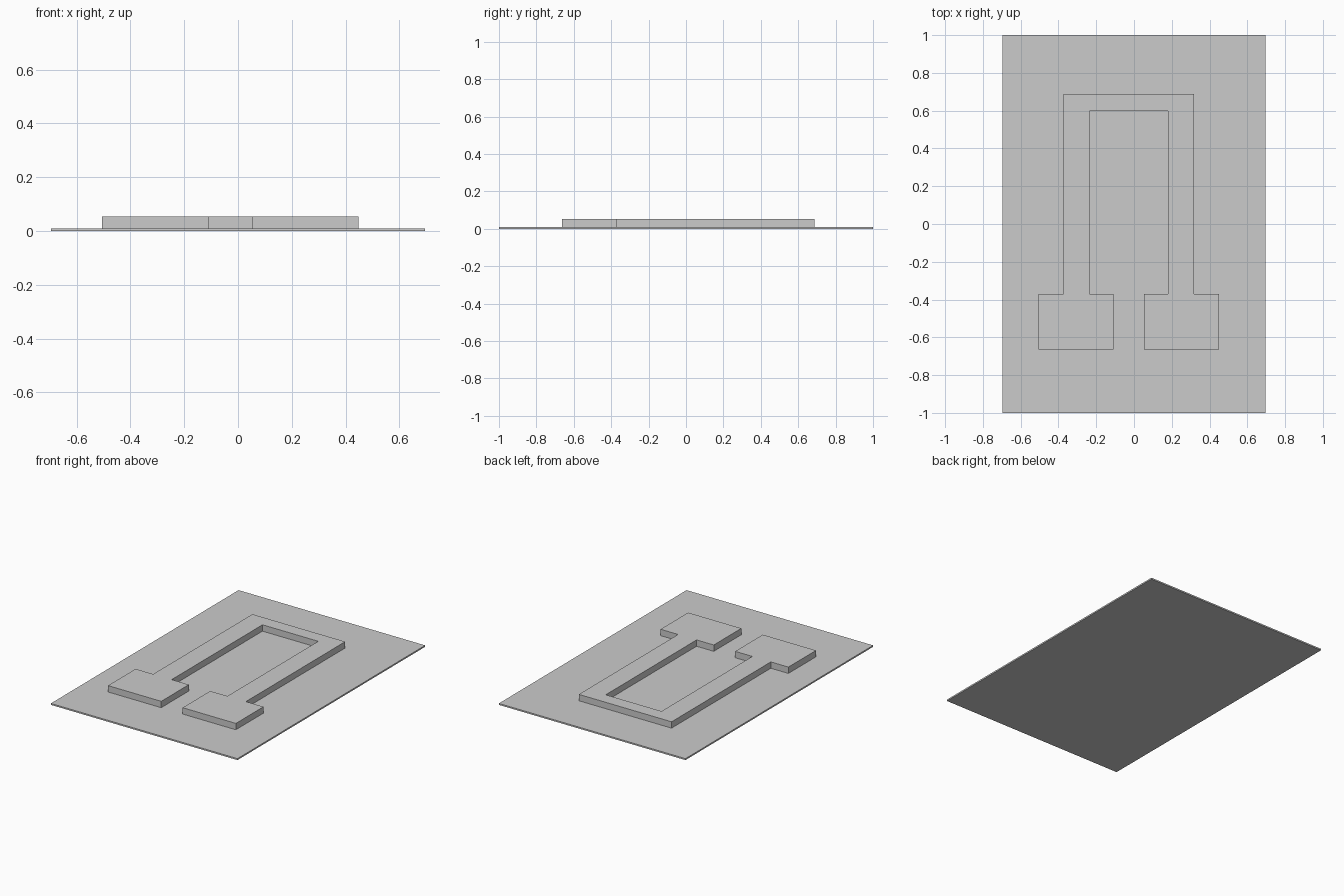
import bpy
import bmesh

if "Cube" in bpy.data.objects:
    bpy.data.objects.remove(bpy.data.objects["Cube"])

grey = bpy.data.materials.new("plain_grey")
grey.diffuse_color = (0.6, 0.6, 0.6, 1)
grey.use_nodes = True
grey.node_tree.nodes["Principled BSDF"].inputs["Base Color"].default_value = grey.diffuse_color


def extrude_outline(name, points, z0, z1):
    """Solid made by raising a flat outline from z0 to z1."""
    bm = bmesh.new()
    face = bm.faces.new([bm.verts.new((x, y, z0)) for x, y in points])
    raised = bmesh.ops.extrude_face_region(bm, geom=[face], use_keep_orig=True)
    verts = [v for v in raised["geom"] if isinstance(v, bmesh.types.BMVert)]
    bmesh.ops.translate(bm, verts=verts, vec=(0, 0, z1 - z0))
    bmesh.ops.recalc_face_normals(bm, faces=bm.faces)
    mesh = bpy.data.meshes.new(name)
    bm.to_mesh(mesh)
    bm.free()
    mesh.materials.append(grey)
    obj = bpy.data.objects.new(name, mesh)
    bpy.context.collection.objects.link(obj)
    return obj


# Thin backing sheet
W, BASE = 0.696, 0.01
extrude_outline("base_plate", [(-W, -1), (W, -1), (W, 1), (-W, 1)], 0, BASE)

# Raised arch with a wide foot on each leg, mirrored about its own centre line
CX = -0.028
half = [(0.208, 0.598), (0.208, -0.37), (0.08, -0.37), (0.08, -0.664),
        (0.477, -0.664), (0.477, -0.37), (0.346, -0.37), (0.346, 0.688)]
outline = [(CX + x, y) for x, y in half]
outline += [(CX - x, y) for x, y in reversed(half)]
extrude_outline("raised_arch", outline, BASE, 0.053)
